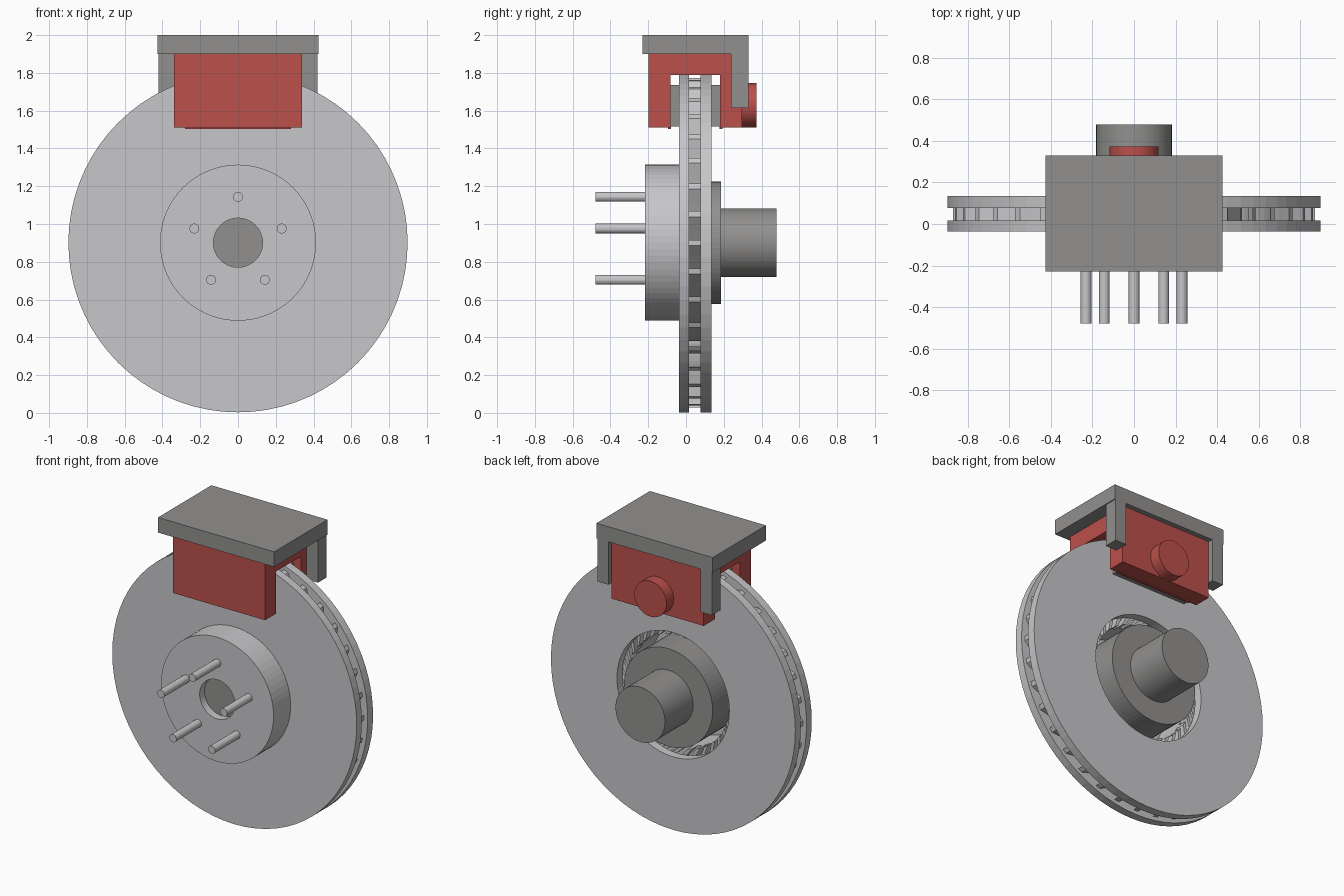
import bpy, bmesh
from math import sin, cos, pi

if "Cube" in bpy.data.objects:
    bpy.data.objects.remove(bpy.data.objects["Cube"])

CZ = 0.901   # height of the wheel axis
SEG = 72


def material(name, rgb):
    m = bpy.data.materials.new(name)
    m.diffuse_color = (*rgb, 1)
    m.use_nodes = True
    m.node_tree.nodes["Principled BSDF"].inputs["Base Color"].default_value = m.diffuse_color
    return m


LIGHT = material("light_steel", (0.57, 0.57, 0.585))
DARK = material("dark_steel", (0.285, 0.28, 0.275))
RED = material("caliper_red", (0.50, 0.08, 0.07))


def finish(name, bm, mat):
    bmesh.ops.recalc_face_normals(bm, faces=bm.faces)
    me = bpy.data.meshes.new(name)
    bm.to_mesh(me)
    bm.free()
    me.materials.append(mat)
    ob = bpy.data.objects.new(name, me)
    bpy.context.collection.objects.link(ob)
    return ob


def lathe(name, profile, mat, closed=True, seg=SEG, cx=0, cz=CZ):
    """Spin (radius, y) points round an axis parallel to y."""
    bm = bmesh.new()
    rings = []
    for r, y in profile:
        if r == 0:
            rings.append([bm.verts.new((cx, y, cz))] * seg)
        else:
            rings.append([bm.verts.new((cx + r * sin(2 * pi * i / seg), y,
                                        cz + r * cos(2 * pi * i / seg)))
                          for i in range(seg)])
    pairs = list(zip(rings, rings[1:]))
    if closed:
        pairs.append((rings[-1], rings[0]))
    for a, b in pairs:
        for i in range(seg):
            j = (i + 1) % seg
            bm.faces.new(list(dict.fromkeys((a[i], a[j], b[j], b[i]))))
    return finish(name, bm, mat)


def cylinder(name, r, y0, y1, mat, **kw):
    return lathe(name, [(0, y0), (r, y0), (r, y1), (0, y1)], mat, closed=False, **kw)


def extrude_x(name, outline, x0, x1, mat):
    """Extrude a (y, z) outline along x."""
    bm = bmesh.new()
    a = [bm.verts.new((x0, y, z)) for y, z in outline]
    b = [bm.verts.new((x1, y, z)) for y, z in outline]
    bm.faces.new(a)
    bm.faces.new(b[::-1])
    n = len(a)
    for i in range(n):
        j = (i + 1) % n
        bm.faces.new((a[i], a[j], b[j], b[i]))
    return finish(name, bm, mat)


def box(name, x, y, z, mat):
    return extrude_x(name, [(y[0], z[0]), (y[1], z[0]), (y[1], z[1]), (y[0], z[1])],
                     x[0], x[1], mat)


# Rotor: front disc with hollow hat, and rear ring
lathe("rotor_front_disc_and_hat",
      [(0.13, -0.217), (0.413, -0.217), (0.413, -0.037), (0.898, -0.037),
       (0.898, 0.017), (0.37, 0.017), (0.37, -0.165), (0.13, -0.165)], LIGHT)
lathe("rotor_rear_disc",
      [(0.413, 0.078), (0.898, 0.078), (0.898, 0.135), (0.413, 0.135)], LIGHT)

# Curved cooling vanes between the discs
bm = bmesh.new()
VANES, STEPS, R0, R1 = 36, 8, 0.37, 0.872
for v in range(VANES):
    path = []
    for s in range(STEPS + 1):
        t = s / STEPS
        ang = 2 * pi * v / VANES - 0.85 * (1 - t) ** 1.4 - 0.25 * (1 - t)
        path.append(((R0 + (R1 - R0) * t), ang))
    rows = []
    for r, ang in path:
        half = 0.012 / r * 1.3
        rows.append([bm.verts.new((r * cos(ang + d), y, CZ + r * sin(ang + d)))
                     for d, y in ((-half, 0.017), (half, 0.017),
                                  (half, 0.078), (-half, 0.078))])
    for a, b in zip(rows, rows[1:]):
        for i in range(4):
            j = (i + 1) % 4
            bm.faces.new((a[i], a[j], b[j], b[i]))
    bm.faces.new(rows[0])
    bm.faces.new(rows[-1])
finish("cooling_vanes", bm, LIGHT)

# Hub flange and spindle
lathe("hub_and_spindle",
      [(0, -0.165), (0.325, -0.165), (0.325, 0.185), (0.182, 0.185),
       (0.182, 0.48), (0, 0.48)], DARK, closed=False)

# Wheel studs
for i in range(5):
    a = 2 * pi * i / 5
    cylinder(f"wheel_stud_{i + 1}", 0.026, -0.48, -0.165, LIGHT, seg=24,
             cx=0.243 * sin(a), cz=CZ + 0.243 * cos(a))

# Caliper straddling the rotor, with its piston housing
extrude_x("caliper_body",
          [(-0.198, 1.51), (-0.082, 1.51), (-0.082, 1.79), (0.18, 1.79),
           (0.18, 1.51), (0.297, 1.51), (0.297, 1.90), (-0.198, 1.90)],
          -0.338, 0.338, RED)
cylinder("piston_housing", 0.118, 0.25, 0.373, RED, seg=48, cz=1.628)

# Brake pads and their backing plates
for side, pad, plate in (("front", (-0.082, -0.037), (-0.095, -0.08)),
                         ("rear", (0.135, 0.18), (0.178, 0.193))):
    box(f"{side}_brake_pad", (-0.28, 0.28), pad, (1.517, 1.735), DARK)
    box(f"{side}_pad_backing", (-0.28, 0.28), plate, (1.503, 1.735), RED)

# Mounting bracket: top plate and two legs
box("bracket_plate", (-0.427, 0.427), (-0.23, 0.33), (1.90, 2.0), DARK)
for side, s in (("left", -1), ("right", 1)):
    box(f"bracket_leg_{side}", sorted((s * 0.338, s * 0.421)), (0.238, 0.33),
        (1.615, 1.90), DARK)
